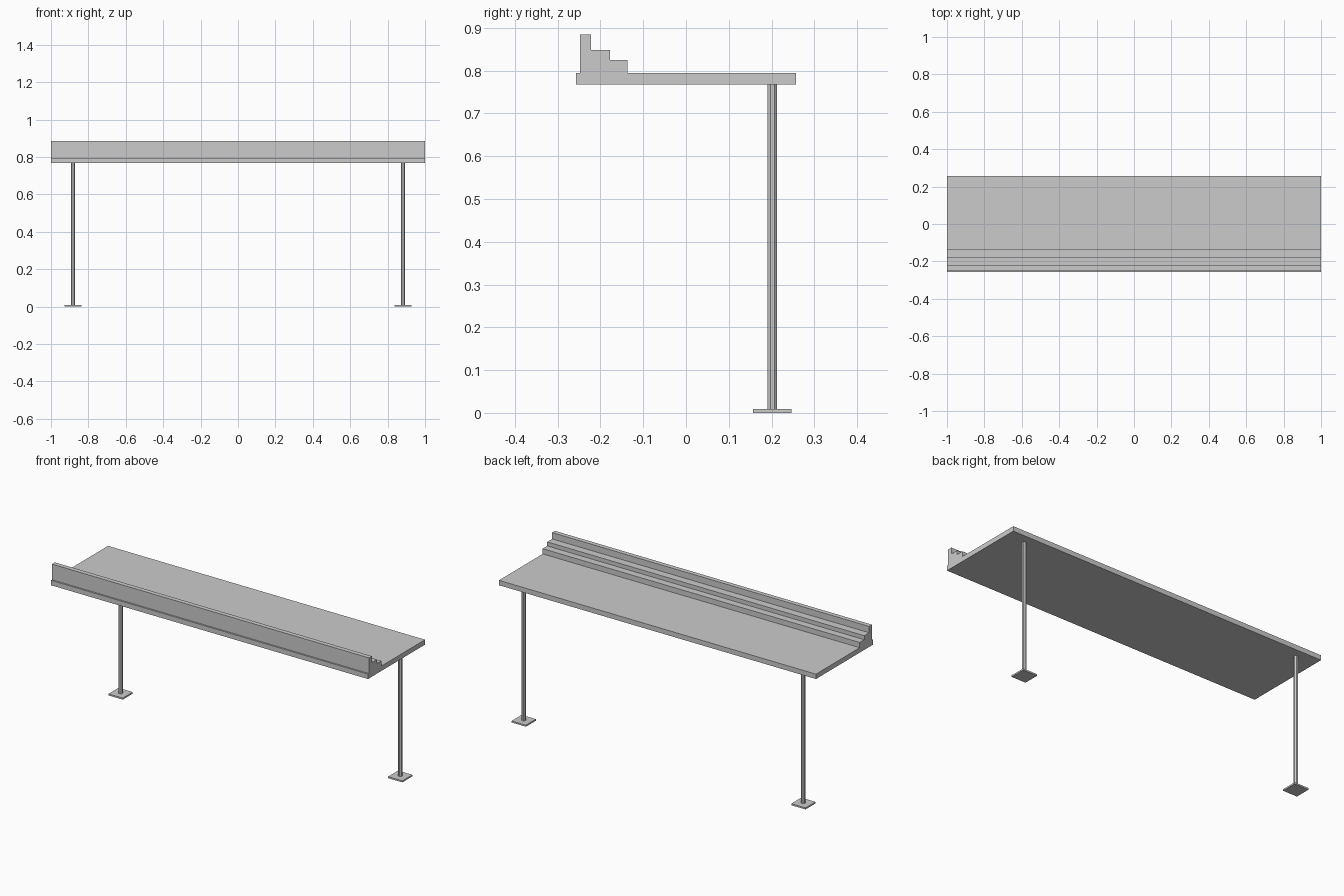
import bpy, bmesh, math
from mathutils import Matrix

if "Cube" in bpy.data.objects:
    bpy.data.objects.remove(bpy.data.objects["Cube"])


def finish(name, bm):
    bmesh.ops.recalc_face_normals(bm, faces=bm.faces)
    mesh = bpy.data.meshes.new(name)
    bm.to_mesh(mesh)
    bm.free()
    obj = bpy.data.objects.new(name, mesh)
    bpy.context.collection.objects.link(obj)
    return obj


def box(name, x0, x1, y0, y1, z0, z1):
    bm = bmesh.new()
    mat = (Matrix.Translation(((x0 + x1) / 2, (y0 + y1) / 2, (z0 + z1) / 2))
           @ Matrix.Diagonal((x1 - x0, y1 - y0, z1 - z0, 1)))
    bmesh.ops.create_cube(bm, size=1, matrix=mat)
    return finish(name, bm)


def extrude_x(name, profile, x0, x1):
    bm = bmesh.new()
    face = bm.faces.new([bm.verts.new((x0, y, z)) for y, z in profile])
    ext = bmesh.ops.extrude_face_region(bm, geom=[face], use_keep_orig=True)
    verts = [e for e in ext["geom"] if isinstance(e, bmesh.types.BMVert)]
    bmesh.ops.translate(bm, verts=verts, vec=(x1 - x0, 0, 0))
    return finish(name, bm)


def octagon_post(name, x, y, z0, z1, width):
    bm = bmesh.new()
    r = width / 2 / math.cos(math.pi / 8)
    mat = (Matrix.Translation((x, y, (z0 + z1) / 2))
           @ Matrix.Rotation(math.pi / 8, 4, 'Z'))
    # create_cone starts on an axis, so turn it to put flats on the axes
    bmesh.ops.create_cone(bm, cap_ends=True, segments=8, radius1=r,
                          radius2=r, depth=z1 - z0, matrix=mat)
    return finish(name, bm)


TOP_Z, UNDER_Z = 0.795, 0.767

# Counter slab
box("counter_top", -1, 1, -0.257, 0.257, UNDER_Z, TOP_Z)

# Stepped ledge along the front edge
extrude_x("stepped_ledge", [
    (-0.248, TOP_Z), (-0.248, 0.884), (-0.222, 0.884), (-0.222, 0.848),
    (-0.178, 0.848), (-0.178, 0.825), (-0.137, 0.825), (-0.137, TOP_Z),
], -1, 1)

# Two rear posts on square foot plates
LEG_X, LEG_Y, FOOT = 0.882, 0.202, 0.045
for side, s in (("left", -1), ("right", 1)):
    x = s * LEG_X
    box(side + "_foot_plate", x - FOOT, x + FOOT,
        LEG_Y - FOOT, LEG_Y + FOOT, 0, 0.009)
    octagon_post(side + "_leg", x, LEG_Y, 0.009, UNDER_Z, 0.022)
